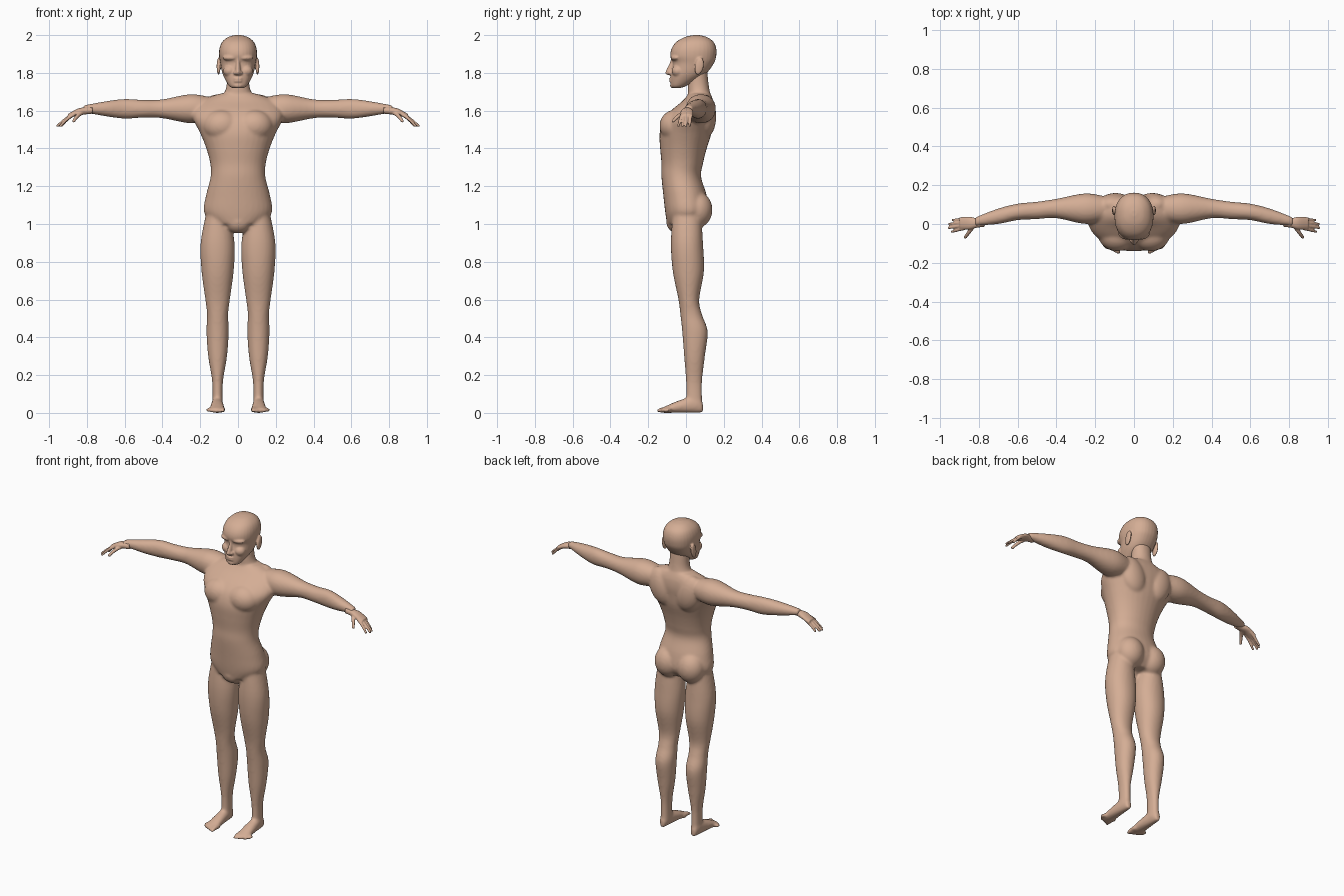
import bpy, bmesh, math
from mathutils import Matrix, Vector

X, Y, Z = range(3)

cube = bpy.data.objects.get("Cube")
if cube:
    bpy.data.objects.remove(cube, do_unlink=True)

skin = bpy.data.materials.new("skin")
skin.use_nodes = True
tone = (.66, .42, .3, 1)
skin.diffuse_color = tone
skin.node_tree.nodes["Principled BSDF"].inputs["Base Color"].default_value = tone


def hermite(before, start, end, after, t):
    """Point on a smooth curve through start and end."""
    leave, arrive = (end - before) / 2, (after - start) / 2
    ease = t * t * (3 - 2 * t)
    return start + (end - start) * ease + leave * t * (1 - t) ** 2 - arrive * t * t * (1 - t)


def smooth_rows(rows, steps=5):
    """Add in-between sections so that the outline flows."""
    rows = [Vector(row) for row in rows]
    padded = [rows[0]] + rows + [rows[-1]]
    dense = []
    for before, start, end, after in zip(padded, padded[1:], padded[2:], padded[3:]):
        dense += [hermite(before, start, end, after, k / steps) for k in range(steps)]
    return dense + [rows[-1]]


def loft(bm, along, across, middle, rows, power=2.1, sides=32):
    """Skin rounded sections: (position, half width about middle, low, high)."""
    other = X + Y + Z - along - across
    rings = []
    for position, half, low, high in smooth_rows(rows):
        ring = []
        for k in range(sides):
            angle = math.tau * k / sides
            c, s = [math.copysign(abs(f) ** (2 / power), f) for f in (math.cos(angle), math.sin(angle))]
            point = Vector((0, 0, 0))
            point[along] = position
            point[across] = middle + half * c
            point[other] = (low + high) / 2 + (high - low) / 2 * s
            ring.append(bm.verts.new(point))
        rings.append(ring)
    for ring, above in zip(rings, rings[1:]):
        for k in range(sides):
            bm.faces.new((ring[k - 1], ring[k], above[k], above[k - 1]))
    bm.faces.new(rings[0])
    bm.faces.new(rings[-1])


def blob(bm, centre, radii, tilt=0, axis="X", detail=4):
    """Ellipsoid muscle or feature."""
    place = (Matrix.Translation(centre) @ Matrix.Rotation(math.radians(tilt), 4, axis)
             @ Matrix.Diagonal((*radii, 1)))
    bmesh.ops.create_icosphere(bm, subdivisions=detail, radius=1, matrix=place)


def digit(bm, start, end, radius, beads=16):
    """Tapered, slightly arched finger, thumb or toe from close-set beads."""
    for k in range(beads):
        t = k / (beads - 1)
        centre = Vector(start).lerp(Vector(end), t)
        centre.z += radius * math.sin(math.pi * t) / 2
        size = radius * (1 - t / 3)
        blob(bm, centre, (size, size, size), detail=2)


def mirror(bm):
    """Copy everything built so far to the other side."""
    copy = bmesh.ops.duplicate(bm, geom=bm.verts[:] + bm.edges[:] + bm.faces[:])["geom"]
    verts = [item for item in copy if isinstance(item, bmesh.types.BMVert)]
    bmesh.ops.scale(bm, vec=(-1, 1, 1), verts=verts)


def fuse(bm, name, voxel, smoothing):
    """Merge overlapping parts into one smooth skin."""
    bmesh.ops.recalc_face_normals(bm, faces=bm.faces[:])
    mesh = bpy.data.meshes.new(name)
    bm.to_mesh(mesh)
    bm.free()
    mesh.materials.append(skin)
    obj = bpy.data.objects.new(name, mesh)
    bpy.context.collection.objects.link(obj)
    remesh = obj.modifiers.new("fuse", "REMESH")
    remesh.mode = "VOXEL"
    remesh.voxel_size = voxel
    remesh.use_smooth_shade = True
    relax = obj.modifiers.new("relax", "SMOOTH")
    relax.factor = .5
    relax.iterations = smoothing


# Legs, arms and feet
body = bmesh.new()
leg = [(1.06, .06, -.07, .08), (.9, .09, -.08, .09), (.75, .085, -.07, .095), (.6, .065, -.04, .07),
       (.52, .056, -.03, .085), (.43, .059, -.02, .115), (.3, .05, -.01, .1), (.16, .028, 0, .085),
       (.03, .028, 0, .088)]
loft(body, Z, X, .108, leg)
arm = [(.14, .06, .02, .14), (.25, .077, 0, .158), (.4, .05, .03, .13), (.5, .047, .025, .115),
       (.6, .052, .02, .105), (.7, .04, 0, .08), (.82, .018, -.01, .035)]
loft(body, X, Z, 1.61, arm)
foot = [(.09, .015, 0, .05), (.06, .026, 0, .09), (-.04, .036, 0, .065), (-.13, .042, 0, .025)]
loft(body, Y, X, .11, foot)
for i in range(5):
    x = .08 + .02 * i
    digit(body, (x, -.09, .015), (x, -.15 + .01 * i, .01), .015 - .001 * i)

# Buttocks, chest muscles and shoulder blades
blob(body, (.08, .06, 1.075), (.085, .08, .095))
blob(body, (.085, -.055, 1.52), (.1, .085, .085))
blob(body, (.095, .1, 1.57), (.085, .06, .12), 20, "Y")
mirror(body)

# Torso, groin and neck
torso = [(1, .12, -.1, .08), (1.06, .18, -.11, .12), (1.15, .17, -.12, .11), (1.25, .145, -.13, .08),
         (1.32, .147, -.13, .09), (1.4, .168, -.137, .11), (1.48, .2, -.14, .135), (1.55, .235, -.12, .145),
         (1.6, .235, -.08, .15), (1.65, .2, -.02, .145), (1.69, .1, .015, .13)]
loft(body, Z, X, 0, torso)
blob(body, (0, -.045, 1.015), (.075, .06, .065))
neck = [(1.6, .09, 0, .14), (1.68, .075, .01, .13), (1.74, .06, .01, .12), (1.84, .06, .02, .11)]
loft(body, Z, X, 0, neck)
fuse(body, "body", .008, 8)

# Cheeks, brows, ears and nostrils
head = bmesh.new()
blob(head, (.043, -.042, 1.81), (.036, .034, .032))
blob(head, (.04, -.055, 1.88), (.042, .026, .016), 12, "Z")
blob(head, (.103, .07, 1.835), (.01, .024, .047), -12)
blob(head, (.015, -.084, 1.8), (.01, .012, .01))
mirror(head)

# Skull, nose, lips and chin
skull = [(1.72, .03, -.07, -.03), (1.735, .05, -.08, .01), (1.79, .08, -.08, .1), (1.85, .093, -.07, .147),
         (1.89, .1, -.083, .16), (1.93, .098, -.076, .16), (1.965, .083, -.05, .145),
         (1.99, .052, -.005, .11), (2, .015, .04, .07)]
loft(head, Z, X, 0, skull, power=2.25)
nose = [(1.787, .012, -.085, -.05), (1.8, .015, -.11, -.05), (1.86, .01, -.083, -.05), (1.89, .012, -.083, -.05)]
loft(head, Z, X, 0, nose)
for z in (1.756, 1.77):
    blob(head, (0, -.074, z), (.026, .016, .007))
blob(head, (0, -.068, 1.733), (.026, .017, .014))
fuse(head, "head", .005, 4)

# Hands: palm, four fingers and a thumb
hands = bmesh.new()
palm = [(.77, .02, 1.584, 1.62), (.81, .024, 1.58, 1.618), (.85, .033, 1.575, 1.61), (.9, .03, 1.555, 1.582)]
loft(hands, X, Y, .005, palm)
for i, reach in enumerate((.94, .955, .952, .935)):
    y = -.02 + .015 * i
    digit(hands, (.87, y, 1.58), (reach, y - .02 + .005 * i, 1.52), .0105)
digit(hands, (.825, -.005, 1.59), (.87, -.068, 1.545), .013)
mirror(hands)
fuse(hands, "hands", .004, 3)
